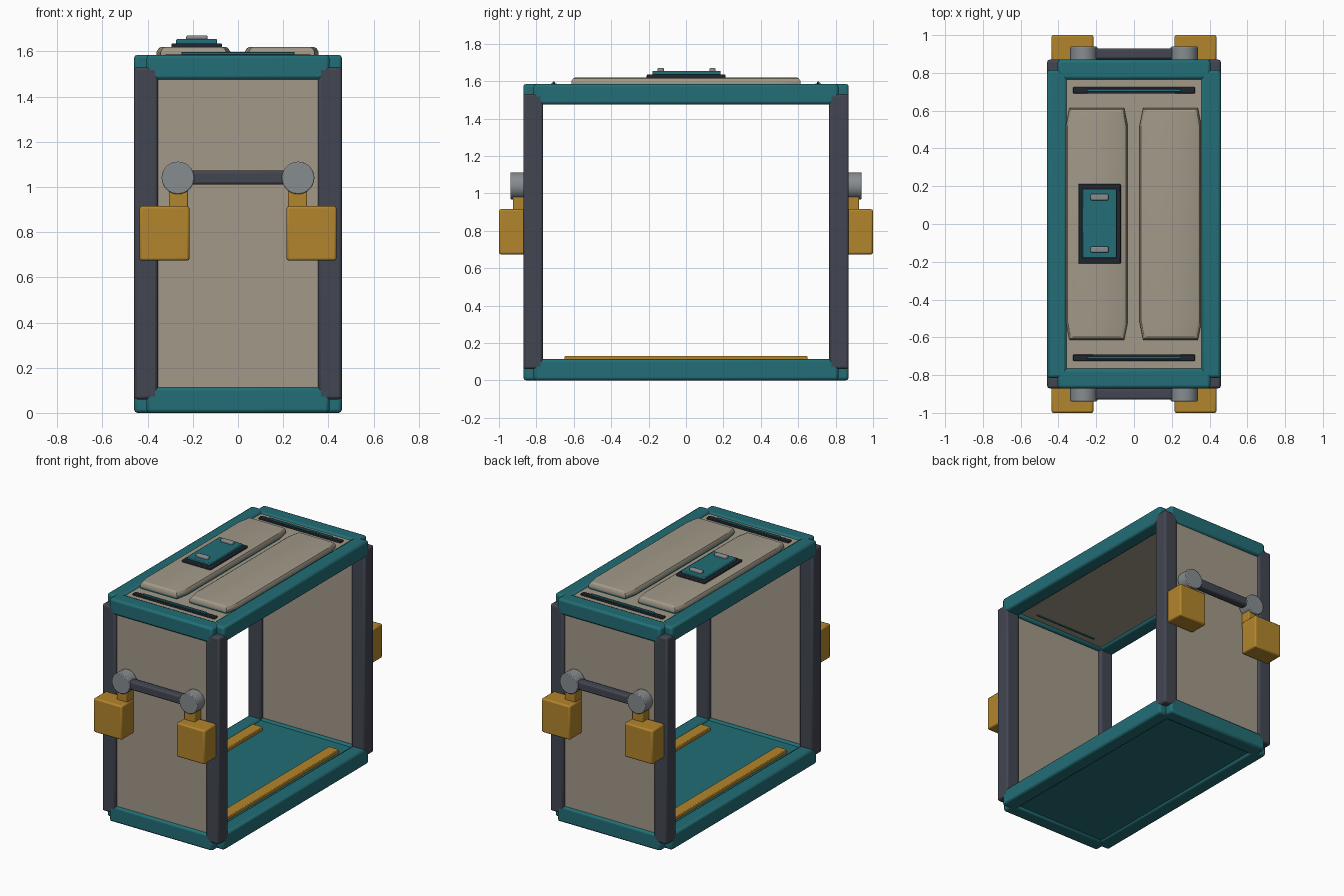
import bpy, bmesh, math
from mathutils import Matrix

if "Cube" in bpy.data.objects:
    bpy.data.objects.remove(bpy.data.objects["Cube"])


def mat(name, col):
    m = bpy.data.materials.new(name)
    m.diffuse_color = (*col, 1)
    m.use_nodes = True
    m.node_tree.nodes["Principled BSDF"].inputs["Base Color"].default_value = m.diffuse_color
    return m


TEAL = mat("teal", (0.016, 0.155, 0.18))
SLATE = mat("slate", (0.055, 0.061, 0.082))
BEIGE = mat("beige", (0.36, 0.32, 0.25))
GOLD = mat("gold", (0.45, 0.235, 0.025))
GREY = mat("grey", (0.24, 0.265, 0.28))
BLACK = mat("near_black", (0.014, 0.018, 0.026))


def finish(name, bm, mats, bevel=0.0, segments=2):
    bmesh.ops.recalc_face_normals(bm, faces=bm.faces)
    me = bpy.data.meshes.new(name)
    bm.to_mesh(me)
    bm.free()
    for m in mats:
        me.materials.append(m)
    ob = bpy.data.objects.new(name, me)
    bpy.context.collection.objects.link(ob)
    if bevel:
        mod = ob.modifiers.new("bevel", 'BEVEL')
        mod.width = bevel
        mod.segments = segments
        mod.limit_method = 'ANGLE'
    bpy.ops.object.select_all(action='DESELECT')
    ob.select_set(True)
    bpy.context.view_layer.objects.active = ob
    bpy.ops.object.shade_smooth_by_angle(angle=math.radians(30))
    return ob


def box(name, x, y, z, m, bevel=0.0, segments=2):
    """Box from (min, max) ranges on each axis."""
    bm = bmesh.new()
    bmesh.ops.create_cube(bm, size=1)
    for v in bm.verts:
        v.co = [r[0] if c < 0 else r[1] for c, r in zip(v.co, (x, y, z))]
    return finish(name, bm, [m], bevel, segments)


def mirrored(s, a, b):
    return (min(s * a, s * b), max(s * a, s * b))


def cylinder(name, centre, r, depth, axis, m, bevel):
    bm = bmesh.new()
    bmesh.ops.create_cone(bm, cap_ends=True, segments=32, radius1=r, radius2=r, depth=depth)
    rot = Matrix.Rotation(math.pi / 2, 4, axis)
    bmesh.ops.transform(bm, matrix=Matrix.Translation(centre) @ rot, verts=bm.verts)
    return finish(name, bm, [m], bevel)


# Corner posts
for sx in (-1, 1):
    for sy in (-1, 1):
        box("corner_post", mirrored(sx, .355, .46), mirrored(sy, .765, .87),
            (.06, 1.53), SLATE, .013)

# Top and bottom frame beams
for level, z in (("bottom", (0, .113)), ("top", (1.475, 1.585))):
    for s in (-1, 1):
        box(level + "_cross_beam", (-.405, .405), mirrored(s, .765, .87), z, TEAL, .015)
        box(level + "_long_beam", mirrored(s, .355, .46), (-.815, .815), z, TEAL, .015)

# Panels: floor, roof and the two end walls
box("floor_panel", (-.37, .37), (-.78, .78), (.014, .103), TEAL)
box("roof_panel", (-.37, .37), (-.78, .78), (1.495, 1.573), BEIGE)
for s in (-1, 1):
    box("end_wall", (-.37, .37), mirrored(s, .79, .853), (.09, 1.5), BEIGE)
    # Floor runners
    box("floor_runner", mirrored(s, .26, .34), (-.65, .65), (.1, .13), GOLD, .005)
    # Roof slots with inlaid strip
    box("roof_slot", (-.322, .322), mirrored(s, .69, .725), (1.565, 1.586), BLACK, .004)
    box("roof_slot_strip", (-.25, .25), mirrored(s, .701, .714), (1.49, 1.597), TEAL, .003)


# Roof pads: chamfered outline lofted up with a sloped rim and a teal seam below
def pad(name, cx):
    bm = bmesh.new()
    rings = []
    for z, inset in ((1.565, .004), (1.583, 0), (1.598, 0), (1.613, .008), (1.62, .02)):
        w, l = .163 - inset, .613 - inset
        pts = [(w, l - .09), (w - .018, l), (-w + .018, l), (-w, l - .09)]
        pts += [(-a, -b) for a, b in pts]
        rings.append([bm.verts.new((cx + a, b, z)) for a, b in pts])
    bm.faces.new(rings[0])
    bm.faces.new(rings[-1])
    for k, (lo, hi) in enumerate(zip(rings, rings[1:])):
        for i in range(8):
            j = (i + 1) % 8
            f = bm.faces.new((lo[i], lo[j], hi[j], hi[i]))
            f.material_index = 1 if k == 0 else 0
    finish(name, bm, [BEIGE, TEAL])


pad("roof_pad_left", -.197)
pad("roof_pad_right", .193)

# Hatch on the left pad
box("hatch_base", (-.295, -.07), (-.21, .212), (1.61, 1.635), BLACK, .005)
box("hatch_lid", (-.274, -.092), (-.18, .185), (1.63, 1.654), TEAL, .005)
for y in (-.135, .142):
    box("hatch_handle", (-.23, -.135), (y - .017, y + .017), (1.645, 1.671), GREY, .008, 3)

# Hinge bar, round caps and hanging blocks on each end
for sy in (-1, 1):
    box("cross_bar", (-.25, .25), mirrored(sy, .872, .93), (1.01, 1.072), SLATE, .012)
    for sx in (-1, 1):
        cylinder("pivot_cap", (sx * .266, sy * .897, 1.04), .072, .084, 'X', GREY, .005)
        box("block_neck", mirrored(sx, .222, .306), mirrored(sy, .85, .925),
            (.88, 1.0), GOLD, .005)
        box("hanging_block", mirrored(sx, .215, .436), mirrored(sy, .86, 1.0),
            (.674, .915), GOLD, .01)
